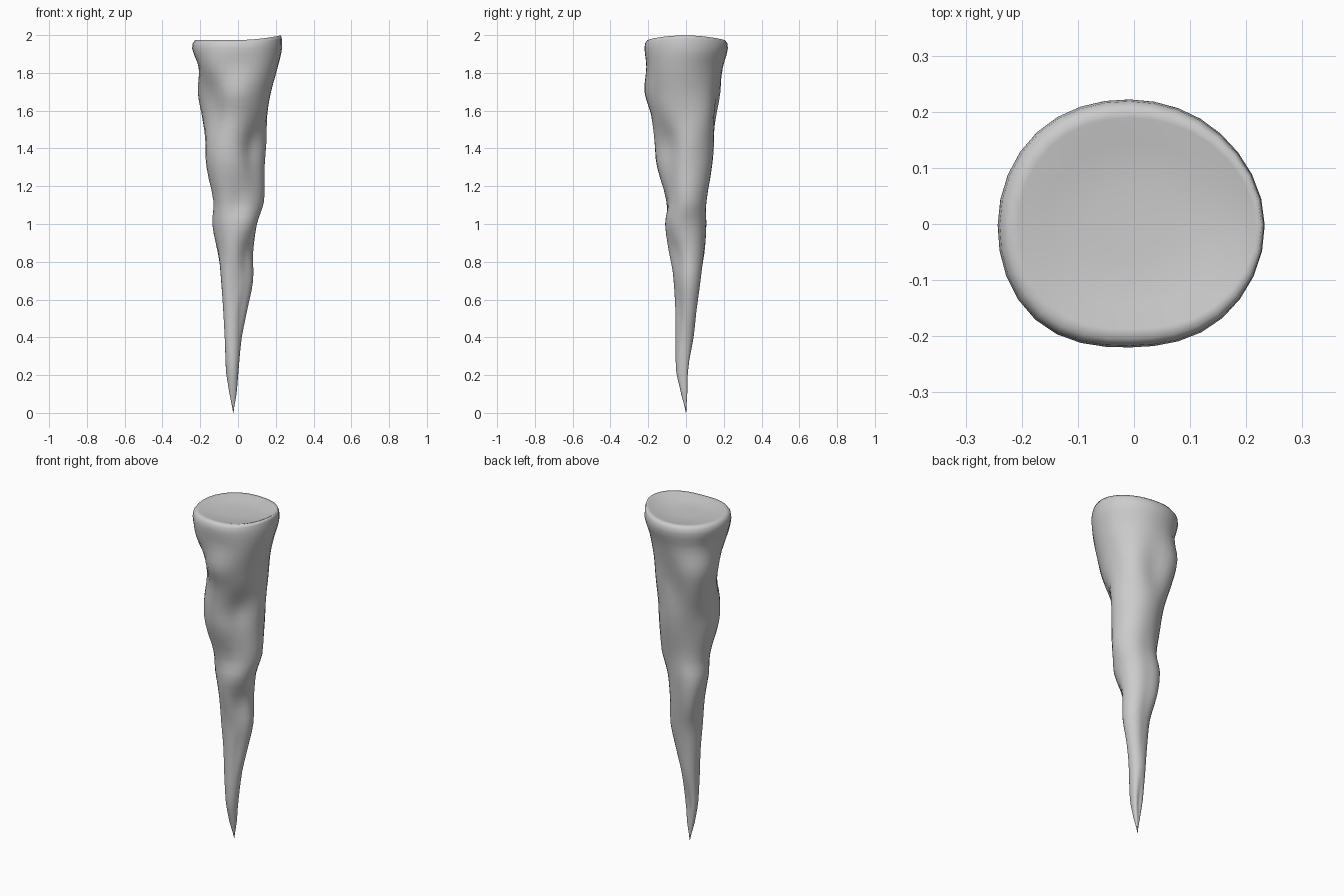
import bpy, bmesh, math

if "Cube" in bpy.data.objects:
    bpy.data.objects.remove(bpy.data.objects["Cube"])

# Silhouette reach from the axis at each height: z, then right, back-right, back,
# back-left, left, front-left, front, front-right
ROWS = [
    (0.10, -.008, -.005, .005, .030, .045, .045, .025, .005),
    (0.22, .002, .003, .007, .045, .063, .065, .052, .025),
    (0.40, .020, .025, .040, .060, .070, .074, .055, .030),
    (0.55, .050, .055, .055, .070, .078, .078, .055, .035),
    (0.70, .080, .083, .075, .085, .088, .090, .060, .055),
    (0.85, .080, .088, .095, .125, .105, .100, .090, .060),
    (1.00, .100, .100, .105, .140, .135, .120, .110, .110),
    (1.12, .138, .125, .108, .120, .130, .130, .098, .110),
    (1.30, .140, .145, .135, .140, .165, .178, .150, .115),
    (1.43, .150, .150, .148, .165, .172, .185, .165, .110),
    (1.58, .155, .167, .150, .210, .188, .165, .185, .165),
    (1.70, .175, .175, .170, .235, .205, .180, .220, .195),
    (1.83, .210, .195, .195, .220, .208, .230, .210, .220),
    (1.93, .233, .223, .222, .238, .243, .245, .220, .230),
]
SEGS, STEPS = 32, 3


def spline(a, b, c, d, t):
    return b + 0.5 * t * (c - a + t * (2*a - 5*b + 4*c - d + t * (3*(b - c) + d - a)))


def section(row):
    """Turn eight reaches into (z, centre x, centre y, eight radii)."""
    ang = [k * math.pi / 4 for k in range(8)]
    cx = sum(h * math.cos(a) for h, a in zip(row[1:], ang)) / 4
    cy = sum(h * math.sin(a) for h, a in zip(row[1:], ang)) / 4
    radii = [h - cx * math.cos(a) - cy * math.sin(a) for h, a in zip(row[1:], ang)]
    return [row[0], cx, cy] + radii


def ring_points(sec):
    pts = []
    for i in range(SEGS):
        k, t = divmod(i * 8 / SEGS, 1)
        k = int(k)
        r = spline(*(sec[3 + (k + j) % 8] for j in (-1, 0, 1, 2)), t)
        a = i * 2 * math.pi / SEGS
        pts.append((sec[1] + r * math.cos(a), sec[2] + r * math.sin(a), sec[0]))
    return pts


# Shaft rings, smoothly interpolated between the sections
tip = [0.0, -0.025, 0.0] + [0.001] * 8
secs = [tip] + [section(r) for r in ROWS]
rings = []
for n in range(len(secs) - 1):
    four = [secs[max(0, min(len(secs) - 1, n + j))] for j in (-1, 0, 1, 2)]
    for s in range(STEPS):
        t = s / STEPS
        sec = [spline(*v, t) for v in zip(*four)]
        sec[0] = secs[n][0] + (secs[n + 1][0] - secs[n][0]) * t
        rings.append(ring_points(sec))
rim = ring_points(secs[-1])
rings.append(rim)

# Rounded rim, raised on the right, then a shallow dished cap
for scale, height, lift in ((0.985, 1.957, 1.0), (0.93, 1.974, 1.0), (0.85, 1.973, 0.8),
                            (0.65, 1.962, 0.3), (0.3, 1.957, 0.0)):
    ring = []
    for x, y, z in rim:
        right = max(0, x / 0.24) ** 2 * lift
        s = scale + (1 - scale) * 0.7 * right
        ring.append((x * s, y * s, height + 0.026 * right))
    rings.append(ring)

bm = bmesh.new()
loops = [[bm.verts.new(p) for p in ring] for ring in rings]
for lo, hi in zip(loops, loops[1:]):
    for i in range(SEGS):
        j = (i + 1) % SEGS
        bm.faces.new((lo[i], lo[j], hi[j], hi[i]))
bm.faces.new(loops[0][::-1])
bm.faces.new(loops[-1])
mesh = bpy.data.meshes.new("icicle")
bm.to_mesh(mesh)
bm.free()
mesh.polygons.foreach_set("use_smooth", [True] * len(mesh.polygons))
icicle = bpy.data.objects.new("icicle", mesh)
bpy.context.collection.objects.link(icicle)
